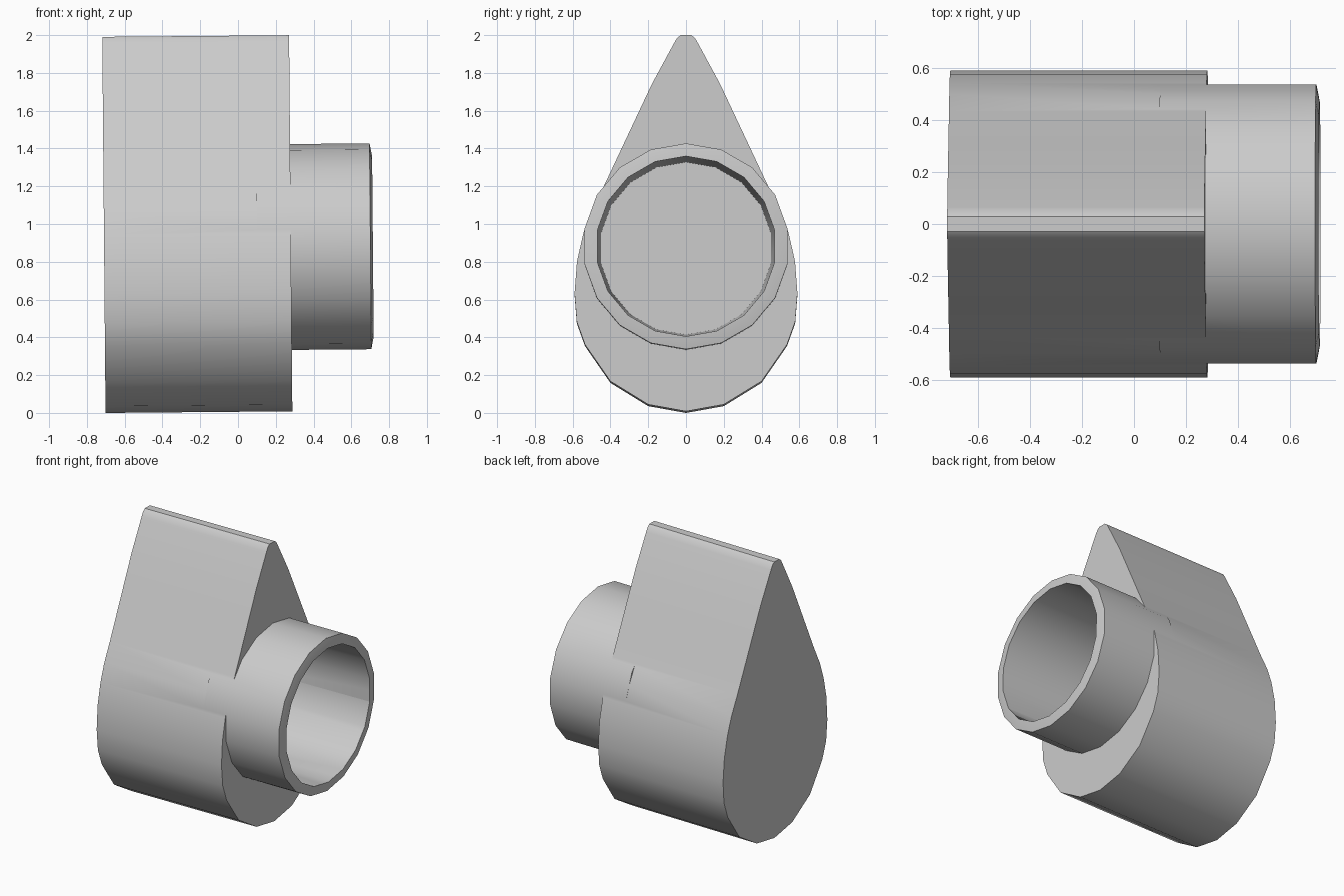
import bpy, bmesh, math
from mathutils import Matrix

cube = bpy.data.objects.get("Cube")
if cube:
    bpy.data.objects.remove(cube, do_unlink=True)

grey = bpy.data.materials.new("plain grey")
grey.use_nodes = True
colour = (0.6, 0.6, 0.6, 1)
grey.diffuse_color = colour
grey.node_tree.nodes["Principled BSDF"].inputs["Base Color"].default_value = colour

# The whole part leans very slightly about its middle
PIVOT = Matrix.Translation((0, 0, 1))
LEAN = PIVOT @ Matrix.Rotation(math.radians(-0.5), 4, 'Y') @ PIVOT.inverted()
SIDES = 18
AXIS_Z = 0.876


def circle(radius):
    steps = [2 * math.pi * i / SIDES for i in range(SIDES)]
    return [(radius * math.sin(a), AXIS_Z - radius * math.cos(a)) for a in steps]


def loft(name, sections):
    """Solid through (x, outline) sections, capped at both ends."""
    bm = bmesh.new()
    rings = [[bm.verts.new((x, y, z)) for y, z in outline] for x, outline in sections]
    for a, b in zip(rings, rings[1:]):
        for i in range(len(a)):
            j = (i + 1) % len(a)
            bm.faces.new((a[i], a[j], b[j], b[i]))
    bm.faces.new(rings[0])
    bm.faces.new(rings[-1])
    bmesh.ops.recalc_face_normals(bm, faces=bm.faces)
    bm.transform(LEAN)
    mesh = bpy.data.meshes.new(name)
    bm.to_mesh(mesh)
    bm.free()
    mesh.materials.append(grey)
    obj = bpy.data.objects.new(name, mesh)
    bpy.context.collection.objects.link(obj)
    return obj


def combine(target, tool, operation):
    bpy.context.view_layer.objects.active = target
    mod = target.modifiers.new(operation.lower(), 'BOOLEAN')
    mod.operation, mod.solver, mod.object = operation, 'EXACT', tool
    bpy.ops.object.modifier_apply(modifier=mod.name)
    bpy.data.objects.remove(tool, do_unlink=True)


# Teardrop housing: half outline from bottom to tip, mirrored
half = [(0.2, 0.042), (0.4, 0.165), (0.535, 0.36), (0.578, 0.48), (0.59, 0.63),
        (0.577, 0.8), (0.543, 0.95), (0.5, 1.07), (0.434, 1.2), (0.3, 1.485),
        (0.18, 1.74), (0.065, 1.952), (0.048, 1.982), (0.028, 1.997)]
teardrop = [(0, 0.006)] + half + [(-y, z) for y, z in reversed(half)]
housing = loft("teardrop_housing", [(-0.71, teardrop), (0.279, teardrop)])

# Round spout with a slightly coned rim
spout = loft("spout", [(0.1, circle(0.545)), (0.7, circle(0.545)), (0.713, circle(0.478)),
                       (0.713, circle(0.3))])
combine(housing, spout, 'UNION')

# Deep, slightly tapered bore
bore = loft("bore", [(-0.6, circle(0.457)), (0.713, circle(0.477)), (0.8, circle(0.478))])
combine(housing, bore, 'DIFFERENCE')

bpy.ops.object.select_all(action='DESELECT')
housing.select_set(True)
bpy.context.view_layer.objects.active = housing
bpy.ops.object.shade_smooth_by_angle(angle=math.radians(35))
